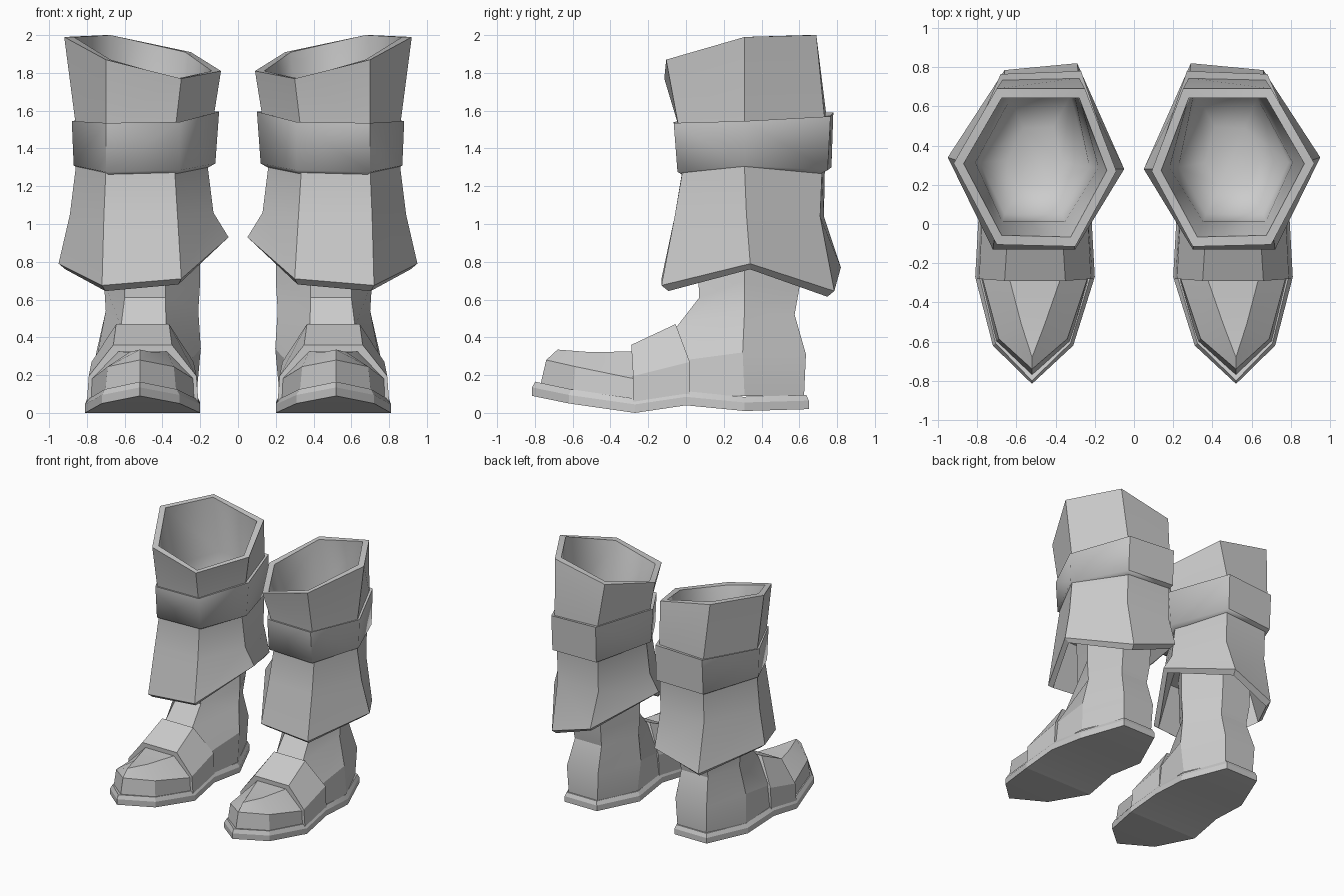
import bpy, bmesh, math

if "Cube" in bpy.data.objects:
    bpy.data.objects.remove(bpy.data.objects["Cube"])

grey = bpy.data.materials.new("boot_grey")
grey.diffuse_color = (0.6, 0.6, 0.6, 1)
grey.use_nodes = True
grey.node_tree.nodes["Principled BSDF"].inputs["Base Color"].default_value = grey.diffuse_color


def loft(name, rings, closed=True, caps=(False, False), angle=20, loop=False):
    """Skin a list of point rings; mirror the part for the second boot."""
    bm = bmesh.new()
    vs = [[bm.verts.new(p) for p in r] for r in rings]
    pairs = list(zip(vs, vs[1:])) + ([(vs[-1], vs[0])] if loop else [])
    n = len(rings[0])
    for a, b in pairs:
        for i in range(n if closed else n - 1):
            j = (i + 1) % n
            bm.faces.new((a[i], a[j], b[j], b[i]))
    for use, r in zip(caps, (vs[0], vs[-1])):
        if use:   # cap in strips, joining matching left and right points
            for i in range(n // 2 - 1):
                bm.faces.new((r[i], r[i + 1], r[n - 2 - i], r[n - 1 - i]))
    bmesh.ops.remove_doubles(bm, verts=bm.verts[:], dist=0.0005)
    bmesh.ops.recalc_face_normals(bm, faces=bm.faces[:])
    me = bpy.data.meshes.new(name)
    bm.to_mesh(me)
    bm.free()
    me.materials.append(grey)
    me.shade_smooth()
    me.set_sharp_from_angle(angle=math.radians(angle))
    ob = bpy.data.objects.new(name, me)
    bpy.context.collection.objects.link(ob)
    m = ob.modifiers.new("second_boot", 'MIRROR')
    m.use_mirror_merge = False
    return ob


def shrink(ring, s, dz=0.0):
    """Scale a ring in plan about its own centre and shift it in height."""
    cx = sum(p[0] for p in ring) / len(ring)
    cy = sum(p[1] for p in ring) / len(ring)
    return [(cx + (x - cx) * s, cy + (y - cy) * s, z + dz) for x, y, z in ring]


def level(ring, z):
    return [(x, y, z) for x, y, _ in ring]


# Ring order: inner, front inner, front outer, outer, back outer, back inner
# Flared hexagonal trouser leg
rim = [(.09, .27, 1.81), (.30, -.115, 1.77), (.70, -.105, 1.87),
       (.92, .31, 1.99), (.70, .69, 2.0), (.25, .69, 1.91)]
waist = [(.13, .28, 1.56), (.33, -.04, 1.52), (.70, -.04, 1.52),
         (.86, .31, 1.53), (.67, .735, 1.55), (.28, .745, 1.56)]
calf = [(.16, .28, 1.30), (.335, -.02, 1.28), (.70, -.02, 1.27),
        (.86, .31, 1.29), (.66, .72, 1.28), (.28, .735, 1.29)]
knee = [(.13, .28, 1.06), (.32, -.06, 1.04), (.71, -.06, 1.04),
        (.89, .32, 1.05), (.66, .71, 1.04), (.28, .73, 1.04)]
hem = [(.05, .28, .93), (.30, -.13, .71), (.72, -.13, .675),
       (.95, .34, .79), (.66, .785, .645), (.29, .82, .77)]
under = shrink(hem, .92, -.03)
loft("trouser_leg", [shrink(rim, .88), rim, waist, calf, knee, hem, under,
                     level(shrink(hem, .72), 1.02), level(shrink(hem, .3), 1.06)])

# Smooth lining inside the opening
inside = shrink(rim, .88)
loft("lining", [inside, shrink(waist, .86), shrink(calf, .80, -.1),
                level(shrink(calf, .4), 1.1)], caps=(False, True), angle=180)

# Strap around the calf
strap_top = [(.10, .28, 1.595), (.31, -.065, 1.54), (.70, -.065, 1.535),
             (.88, .31, 1.545), (.68, .765, 1.57), (.27, .78, 1.59)]
strap_low = [(.12, .28, 1.32), (.31, -.045, 1.285), (.70, -.045, 1.275),
             (.87, .31, 1.31), (.68, .75, 1.285), (.27, .77, 1.30)]
loft("calf_strap", [shrink(strap_top, .9, -.01), strap_top, strap_low,
                    shrink(strap_low, .9, -.02)], loop=True, angle=62)

# Heel and ankle
loft("ankle", [
    [(.22, .31, .09), (.23, 0, .10), (.77, 0, .10), (.76, .31, .09), (.62, .625, .09), (.36, .625, .09)],
    [(.197, .30, .34), (.25, 0, .28), (.75, 0, .28), (.75, .30, .32), (.63, .635, .31), (.35, .635, .31)],
    [(.21, .31, .54), (.38, -.05, .455), (.62, -.05, .455), (.70, .31, .54), (.60, .575, .52), (.36, .575, .52)],
    [(.20, .31, .70), (.385, .07, .61), (.60, .07, .61), (.71, .31, .70), (.61, .60, .66), (.35, .60, .66)],
    [(.20, .31, 1.05), (.385, .05, 1.05), (.60, .05, 1.05), (.71, .31, 1.05), (.61, .62, 1.05), (.35, .62, 1.05)],
])


def arch(side, edge, top, cx=.505):
    """Six-point arch from (half width, y, z) of its base, side and top."""
    half = (side, edge, top)
    return ([(cx + w, y, z) for w, y, z in half]
            + [(cx - w, y, z) for w, y, z in reversed(half)])


# Band over the instep
loft("instep_band", [arch((.28, .02, .08), (.27, .02, .27), (.14, -.055, .47)),
                     arch((.295, -.28, .06), (.285, -.28, .195), (.155, -.29, .36))],
     closed=False, caps=(True, True))

# Pointed toe cap
loft("toe_cap", [arch((.275, -.27, .07), (.27, -.27, .18), (.13, -.28, .325)),
                 arch((.19, -.60, .09), (.175, -.585, .245), (.06, -.51, .322), .515),
                 arch((0, -.775, .13), (0, -.74, .28), (0, -.68, .335), .52)],
     closed=False)

# Sole outline: y, inner x, outer x, underside z
plan = [(.65, .35, .64, .02), (.31, .20, .775, .01), (0, .215, .795, .04),
        (-.27, .20, .81, 0), (-.62, .31, .72, .05), (-.815, .52, .521, .09)]


def sole_ring(inset, dz):
    pts = []
    for y, a, b, z in plan:
        s = 1 - inset / .3
        c = (a + b) / 2
        pts.append(((c + (a - c) * s, y * (1 - inset), z + dz),
                    (c + (b - c) * s, y * (1 - inset), z + dz)))
    return [p[0] for p in pts] + [p[1] for p in reversed(pts)]


loft("sole", [sole_ring(0, 0), sole_ring(0, .045), sole_ring(.02, .075)],
     caps=(True, True), angle=15)
